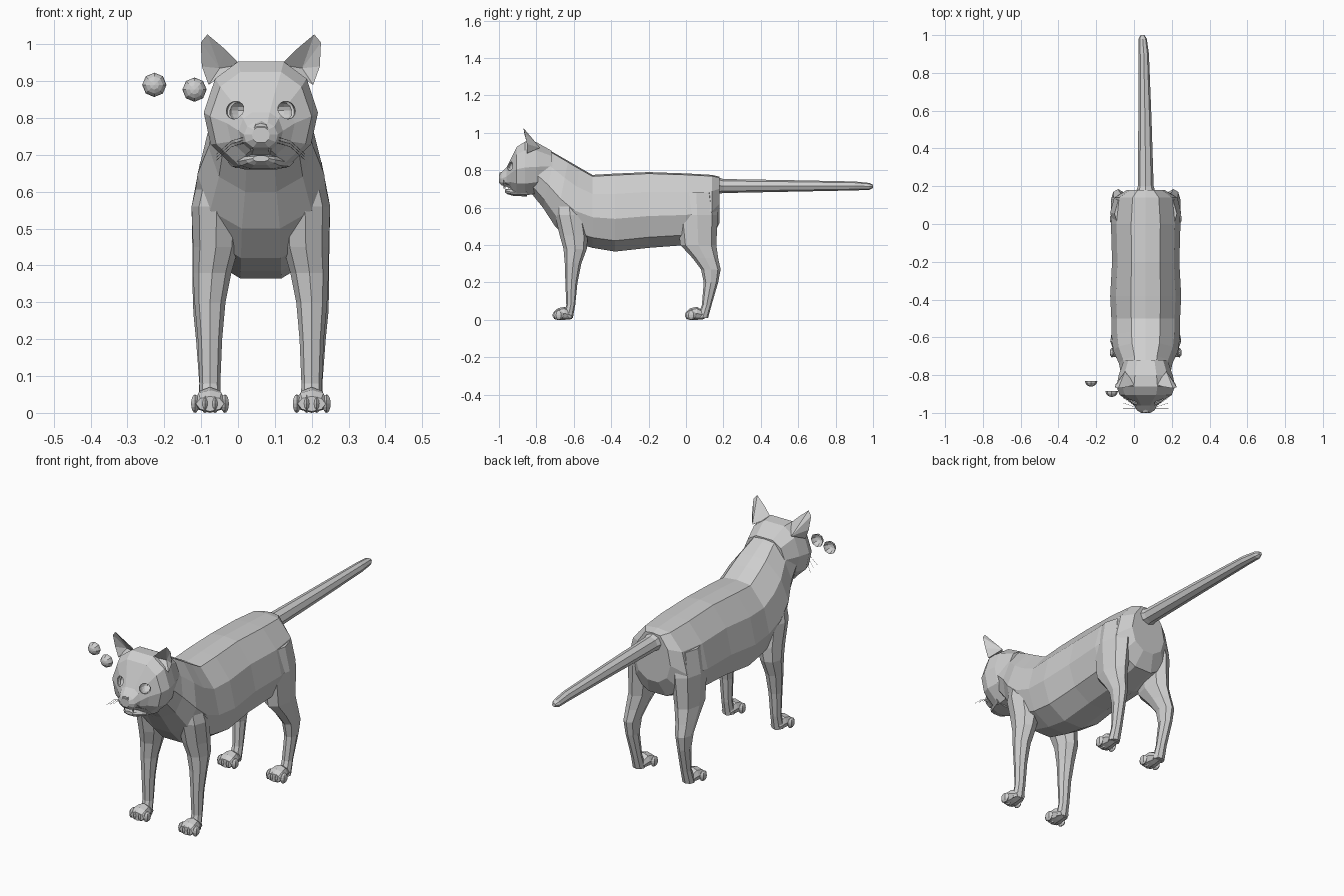
import bpy, bmesh, math
from mathutils import Vector, Matrix

if "Cube" in bpy.data.objects:
    bpy.data.objects.remove(bpy.data.objects["Cube"])

CX = 0.062  # the animal stands a little to its left of the centre

grey = bpy.data.materials.new("plain grey")
grey.use_nodes = True
grey.diffuse_color = (0.62, 0.62, 0.62, 1)
grey.node_tree.nodes["Principled BSDF"].inputs["Base Color"].default_value = grey.diffuse_color


def finish(name, bm):
    bmesh.ops.recalc_face_normals(bm, faces=bm.faces)
    mesh = bpy.data.meshes.new(name)
    bm.to_mesh(mesh)
    bm.free()
    mesh.materials.append(grey)
    obj = bpy.data.objects.new(name, mesh)
    bpy.context.collection.objects.link(obj)
    return obj


# Half cross-sections: (share of half width, share of height)
TORSO = [(0, 1), (.42, .98), (.84, .74), (1, .42), (.8, .14), (.3, 0)]
SKULL = [(0, 1), (.4, 1), (.8, .84), (1, .52), (.88, .22), (.45, 0)]
ROUND = [(0, 1), (.7, .86), (1, .5), (.7, .14), (0, 0)]


def loft(name, half, rings):
    """Each ring: x, top (y, z), bottom (y, z), half width."""
    outline = half + [(-a, b) for a, b in reversed(half) if a > 0]
    bm = bmesh.new()
    loops = []
    for x, top, bottom, w in rings:
        t, b = Vector((0, *top)), Vector((0, *bottom))
        loops.append([bm.verts.new(b.lerp(t, v) + Vector((CX + x + u * w, 0, 0)))
                      for u, v in outline])
    n = len(outline)
    for r, q in zip(loops, loops[1:]):
        for i in range(n):
            bm.faces.new((r[i], r[(i + 1) % n], q[(i + 1) % n], q[i]))
    bm.faces.new(loops[0])
    bm.faces.new(loops[-1])
    return finish(name, bm)


def upright(rows, x=0):
    """Rings standing at y, from rows of y, bottom, top, half width."""
    return [(x, (y, t), (y, b), w) for y, b, t, w in rows]


def level(rows, s):
    """Rings lying at z, from rows of z, front, back, x, half width."""
    return [(s * x, (back, z), (front, z), w) for z, front, back, x, w in rows]


def ball(name, centre, size, rot=0, seg=8, half=False):
    bm = bmesh.new()
    bmesh.ops.create_uvsphere(bm, u_segments=seg, v_segments=8, radius=1)
    if half:  # keep only the dome, pole forward
        bmesh.ops.delete(bm, geom=[v for v in bm.verts if v.co.z < -.01], context='VERTS')
        bmesh.ops.rotate(bm, verts=bm.verts, matrix=Matrix.Rotation(math.pi / 2, 3, 'X'))
    bmesh.ops.scale(bm, verts=bm.verts, vec=size)
    bmesh.ops.rotate(bm, verts=bm.verts, matrix=Matrix.Rotation(rot, 3, 'Z'))
    bmesh.ops.translate(bm, verts=bm.verts, vec=centre)
    return finish(name, bm)


# Torso running forward and up into the neck
torso = upright([(.18, .52, .765, .10), (.14, .44, .775, .165), (0, .40, .783, .184),
                 (-.2, .385, .79, .178), (-.38, .365, .782, .188), (-.5, .385, .775, .182)])
torso += [(0, (-.57, .815), (-.62, .42), .18),
          (0, (-.63, .85), (-.70, .50), .172),
          (0, (-.70, .89), (-.765, .60), .142),
          (0, (-.77, .925), (-.83, .68), .128)]
loft("torso_and_neck", TORSO, torso)

# Tail
loft("tail", ROUND, [(x, (y, t), (y, b), w) for x, y, b, t, w in [
    (0, .14, .67, .772, .06), (0, .2, .678, .753, .042), (-.004, .55, .685, .747, .035),
    (-.01, .9, .692, .74, .027), (-.016, .98, .695, .732, .022), (-.017, 1, .705, .722, .01)]])

# Head, tapering forward to the muzzle
head = loft("head", SKULL, upright([
    (-.72, .73, .905, .115), (-.80, .675, .95, .143), (-.86, .665, .953, .155),
    (-.905, .675, .925, .138), (-.935, .70, .865, .092), (-.96, .712, .815, .06),
    (-.987, .72, .788, .046), (-1, .733, .775, .024)]))
loft("lower_jaw", SKULL, upright([
    (-.85, .66, .70, .09), (-.92, .662, .702, .06), (-.955, .672, .70, .04),
    (-.968, .682, .698, .022)]))
loft("nose", ROUND, upright([(-.97, .765, .798, .02), (-.998, .758, .786, .019)]))

# Hollow eye sockets cut into the head
for s in (-1, 1):
    cutter = ball("socket_cutter", (CX + s * .064, -.925, .82), (.029, .045, .026), s * .4, 12)
    mod = head.modifiers.new("socket", 'BOOLEAN')
    mod.operation, mod.solver, mod.object = 'DIFFERENCE', 'EXACT', cutter
    bpy.context.view_layer.objects.active = head
    bpy.ops.object.modifier_apply(modifier=mod.name)
    bpy.data.objects.remove(cutter)


def fan(bm, rim, apex):
    top = bm.verts.new(apex)
    for i, v in enumerate(rim):
        bm.faces.new((v, rim[(i + 1) % len(rim)], top))


EAR = [(.055, -.85, .945), (.095, -.862, .985), (.145, -.87, 1.027),
       (.163, -.865, 1.005), (.16, -.85, .94), (.142, -.85, .89)]

for s, side in ((-1, "right"), (1, "left")):
    # Ear: a cupped front and a rounded back on one rim
    bm = bmesh.new()
    rim = [bm.verts.new((CX + s * x, y, z)) for x, y, z in EAR]
    fan(bm, rim, (CX + s * .112, -.825, .935))
    fan(bm, rim, (CX + s * .11, -.78, .92))
    finish(side + "_ear", bm)

    # Legs
    loft(side + "_front_leg", ROUND, level([
        (.68, -.70, -.56, .10, .06), (.56, -.70, -.54, .12, .068), (.45, -.675, -.525, .122, .062),
        (.38, -.655, -.53, .132, .052), (.3, -.648, -.56, .138, .042),
        (.2, -.645, -.58, .138, .033), (.08, -.64, -.592, .138, .028),
        (.01, -.66, -.605, .138, .03)], s))
    loft(side + "_hind_leg", ROUND, level([
        (.68, -.04, .15, .10, .065), (.56, -.05, .17, .12, .068), (.40, -.03, .162, .13, .055),
        (.33, .035, .172, .14, .045), (.27, .08, .185, .146, .037), (.2, .095, .172, .146, .03),
        (.08, .085, .137, .14, .027), (.01, .06, .118, .14, .03)], s))

    # Paws with four toes each
    for name, y in (("front", -.72), ("hind", -.012)):
        loft(f"{side}_{name}_paw", ROUND, upright([
            (y + .11, .004, .045, .026), (y + .07, 0, .07, .038),
            (y + .035, 0, .062, .045), (y + .015, .004, .045, .038)], s * .138))
        for i in range(4):
            u = i - 1.5
            ball(f"{side}_{name}_toe", (CX + s * .138 + u * .027, y + .03 + .006 * abs(u), .025),
                 (.0125, .027, .025), seg=6)

    # Fang and whiskers
    loft(side + "_fang", ROUND, level([(.722, -.975, -.962, .024, .005),
                                       (.70, -.969, -.967, .024, .001)], s))
    for i in range(3):
        curve = bpy.data.curves.new(side + "_whisker", 'CURVE')
        curve.dimensions = '3D'
        curve.bevel_depth, curve.bevel_resolution = .0008, 0
        line = curve.splines.new('POLY')
        line.points.add(2)
        for k, p in enumerate(line.points):
            p.co = (CX + s * (.04 + .04 * k), -.975 + .014 * k * i, .75 - .012 * k * k - .008 * i, 1)
        curve.materials.append(grey)
        bpy.context.collection.objects.link(bpy.data.objects.new(side + "_whisker", curve))

    # Upper and lower eyelid rim
    bpy.ops.mesh.primitive_torus_add(
        major_segments=12, minor_segments=4, major_radius=.029, minor_radius=.005,
        location=(CX + s * .064, -.931, .82), rotation=(math.radians(72), 0, s * .6))
    lid = bpy.context.object
    lid.name = side + "_eyelid"
    lid.data.materials.append(grey)

# Two loose domed eyeballs beside the head
for name, place in (("outer", (-.227, -.83, .89)), ("inner", (-.118, -.885, .877))):
    ball(name + "_eyeball", place, (.033, .031, .033), half=True)
